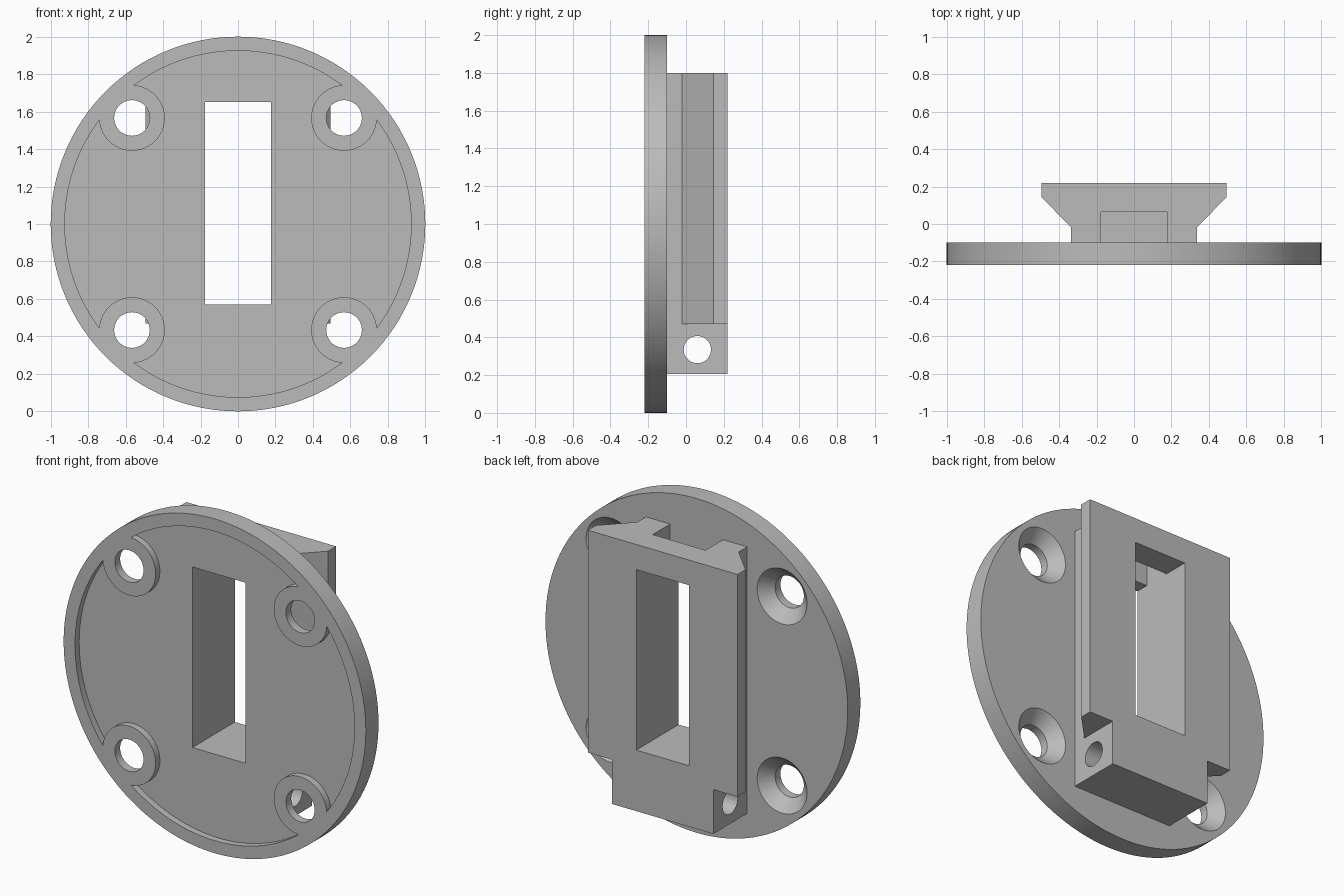
import bpy, bmesh, math
from mathutils import Matrix, Vector

cube = bpy.data.objects.get("Cube")
if cube:
    bpy.data.objects.remove(cube, do_unlink=True)

grey = bpy.data.materials.new("plain grey")
grey.use_nodes = True
colour = (0.5, 0.5, 0.5, 1)
grey.diffuse_color = colour
grey.node_tree.nodes["Principled BSDF"].inputs["Base Color"].default_value = colour

FRONT, JOINT, BACK = -0.22, -0.10, 0.22
HOLES = [(sx * 0.566, 1 + sz * 0.566) for sx in (-1, 1) for sz in (-1, 1)]


def make_object(name, bm):
    bmesh.ops.recalc_face_normals(bm, faces=bm.faces)
    mesh = bpy.data.meshes.new(name)
    bm.to_mesh(mesh)
    bm.free()
    mesh.materials.append(grey)
    obj = bpy.data.objects.new(name, mesh)
    bpy.context.collection.objects.link(obj)
    return obj


def round_bar(name, x, z, y0, y1, r0, r1=None, sides=64):
    """Cylinder or cone along y, from y0 (radius r0) to y1 (radius r1)."""
    bm = bmesh.new()
    turn = Matrix.Translation((x, (y0 + y1) / 2, z)) @ Matrix.Rotation(-math.pi / 2, 4, "X")
    bmesh.ops.create_cone(bm, cap_ends=True, segments=sides, radius1=r0,
                          radius2=r0 if r1 is None else r1, depth=y1 - y0, matrix=turn)
    return make_object(name, bm)


def box(name, low, high):
    bm = bmesh.new()
    low, high = Vector(low), Vector(high)
    place = Matrix.Translation((low + high) / 2) @ Matrix.Diagonal((*(high - low), 1))
    bmesh.ops.create_cube(bm, size=1, matrix=place)
    return make_object(name, bm)


def cut(target, cutter):
    mod = target.modifiers.new("cut", "BOOLEAN")
    mod.operation, mod.solver, mod.object = "DIFFERENCE", "EXACT", cutter
    bpy.context.view_layer.objects.active = target
    bpy.ops.object.modifier_apply(modifier=mod.name)
    bpy.data.objects.remove(cutter, do_unlink=True)


def finish(obj):
    bpy.ops.object.select_all(action="DESELECT")
    obj.select_set(True)
    bpy.context.view_layer.objects.active = obj
    bpy.ops.object.shade_smooth_by_angle(angle=math.radians(25))


# Round mounting plate with a shallow front recess that leaves rim and bosses
plate = round_bar("mounting_plate", 0, 1, FRONT, JOINT, 1, sides=128)
recess = round_bar("recess", 0, 1, FRONT - 0.1, FRONT + 0.04, 0.925, sides=128)
for x, z in HOLES:
    cut(recess, round_bar("boss", x, z, FRONT - 0.2, FRONT + 0.1, 0.175))
cut(plate, recess)

# Screw holes, countersunk from the back
for x, z in HOLES:
    cut(plate, round_bar("screw_hole", x, z, FRONT - 0.1, JOINT + 0.1, 0.095))
    cut(plate, round_bar("countersink", x, z, JOINT - 0.07, JOINT + 0.01, 0.095, 0.175))
cut(plate, box("window", (-0.175, -0.5, 0.57), (0.175, 0.5, 1.65)))

# Dovetail block: half profile mirrored and extruded upward
half = [(0.335, JOINT), (0.335, -0.02), (0.495, 0.145), (0.495, BACK)]
outline = half + [(-x, y) for x, y in reversed(half)]
bm = bmesh.new()
face = bm.faces.new([bm.verts.new((x, y, 0.205)) for x, y in outline])
top = bmesh.ops.extrude_face_region(bm, geom=[face])["geom"]
bmesh.ops.translate(bm, vec=(0, 0, 1.595),
                    verts=[v for v in top if isinstance(v, bmesh.types.BMVert)])
block = make_object("dovetail_block", bm)

# Narrow foot below the dovetail wings
for side in (-1, 1):
    xs = sorted((side * 0.335, side * 0.7))
    cut(block, box("foot_notch", (xs[0], -0.06, 0.1), (xs[1], 0.4, 0.47)))

# Window through the block and the slot that opens it to the top
cut(block, box("window", (-0.175, -0.5, 0.57), (0.175, 0.5, 1.65)))
cut(block, box("top_slot", (-0.175, -0.3, 1.5), (0.175, 0.065, 2)))

# Cross pin hole through the foot
pin = round_bar("pin_hole", 0, 0, -0.6, 0.6, 0.072)
pin.data.transform(Matrix.Translation((0, 0.06, 0.335)) @ Matrix.Rotation(math.pi / 2, 4, "Z"))
cut(block, pin)

for part in (plate, block):
    finish(part)
